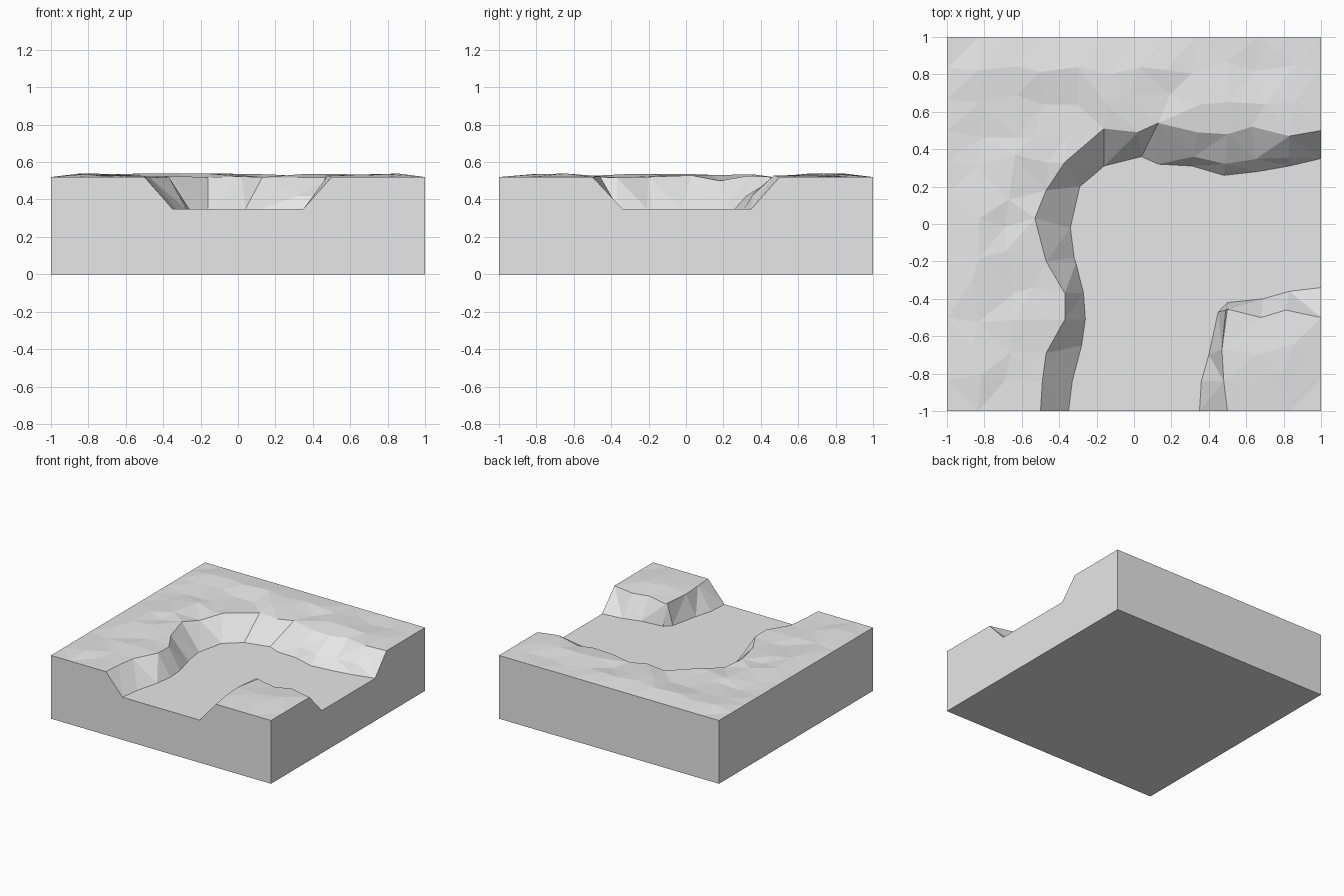
import bpy
import bmesh
import random
from mathutils import Vector, geometry

random.seed(4)
EDGE_Z, FLOOR_Z = 0.52, 0.35

cube = bpy.data.objects.get("Cube")
if cube:
    bpy.data.objects.remove(cube)

# Long bank around the bend: (lip x, lip y, foot x, foot y)
long_bank = [
    (-.5, -1, -.35, -1), (-.49, -.84, -.33, -.84), (-.47, -.69, -.28, -.65),
    (-.37, -.51, -.26, -.51), (-.37, -.37, -.27, -.37), (-.54, -.34, -.31, -.21),
    (-.47, -.2, -.32, -.18), (-.53, .03, -.34, -.02), (-.47, .18, -.29, .2),
    (-.37, .33, -.23, .25), (-.16, .51, -.16, .31), (.02, .49, .04, .36),
    (.13, .54, .13, .32), (.34, .49, .31, .31), (.5, .48, .48, .26),
    (.63, .52, .66, .28), (.83, .47, .83, .31), (1, .5, 1, .35)]

# Short bank around the corner mound
mound_bank = [
    (.5, -1, .35, -1), (.48, -.84, .36, -.84), (.47, -.67, .4, -.7),
    (.49, -.46, .45, -.47), (.5, -.455, .5, -.42), (.68, -.5, .69, -.4),
    (.81, -.46, .83, -.36), (1, -.5, 1, -.34)]

points, heights, chains, pairs = [], [], [], []


def add_point(p, z):
    points.append(Vector(p))
    heights.append(z)
    return len(points) - 1


def add_bank(bank):
    """Lip and foot lines, kept as edges of the surface."""
    lip, foot = [], []
    for i, (lx, ly, fx, fy) in enumerate(bank):
        at_end = i in (0, len(bank) - 1)
        z = EDGE_Z if at_end else random.uniform(.515, .53)
        if (lx, ly) == (-.47, .18):
            z = .5
        lip.append(add_point((lx, ly), z))
        foot.append(add_point((fx, fy), FLOOR_Z))
        pairs.append((Vector((lx, ly)), Vector((fx, fy))))
        # Bulging shelf on the back bank
        if .3 < lx < .9 and ly > 0:
            mid = Vector((fx, fy)).lerp(Vector((lx, ly)), .28)
            add_point(mid, .42)
    for line in (lip, foot):
        chains.extend(zip(line, line[1:]))


def on_plateau(p):
    lip, foot = min(pairs, key=lambda pair: (pair[0] - p).length)
    away = p - lip
    return away.length > .08 and away.dot((foot - lip).normalized()) < -.05


add_bank(long_bank)
add_bank(mound_bank)

# Uneven ground on the plateau, level along the outer border
N = 12
for i in range(N + 1):
    for j in range(N + 1):
        p = Vector((2 * i / N - 1, 2 * j / N - 1))
        border_x, border_y = i in (0, N), j in (0, N)
        if not border_x and not border_y:
            p.x += random.uniform(-.04, .04)
            p.y += random.uniform(-.04, .04)
        if border_x and border_y or on_plateau(p):
            level = border_x or border_y
            add_point(p, EDGE_Z if level else random.uniform(.513, .54))

verts, _, faces, origin, _, _ = geometry.delaunay_2d_cdt(
    points, chains, [], 0, 1e-5)

bm = bmesh.new()
bverts = [bm.verts.new((v.x, v.y, heights[src[0]] if src else EDGE_Z))
          for v, src in zip(verts, origin)]
for f in faces:
    bm.faces.new([bverts[k] for k in f])

# Straight block sides and flat underside
rim = [e for e in bm.edges if e.is_boundary]
skirt = bmesh.ops.extrude_edge_only(bm, edges=rim)["geom"]
for v in skirt:
    if isinstance(v, bmesh.types.BMVert):
        v.co.z = 0
base = [e for e in skirt if isinstance(e, bmesh.types.BMEdge) and e.is_boundary]
bmesh.ops.edgenet_fill(bm, edges=base)
bmesh.ops.recalc_face_normals(bm, faces=bm.faces[:])

mesh = bpy.data.meshes.new("river_bend_tile")
bm.to_mesh(mesh)
bm.free()
tile = bpy.data.objects.new("river_bend_tile", mesh)
bpy.context.collection.objects.link(tile)

# Plain grey
grey = bpy.data.materials.new("light_grey")
grey.use_nodes = True
colour = (.8, .8, .8, 1)
grey.diffuse_color = colour
grey.node_tree.nodes["Principled BSDF"].inputs["Base Color"].default_value = colour
mesh.materials.append(grey)
